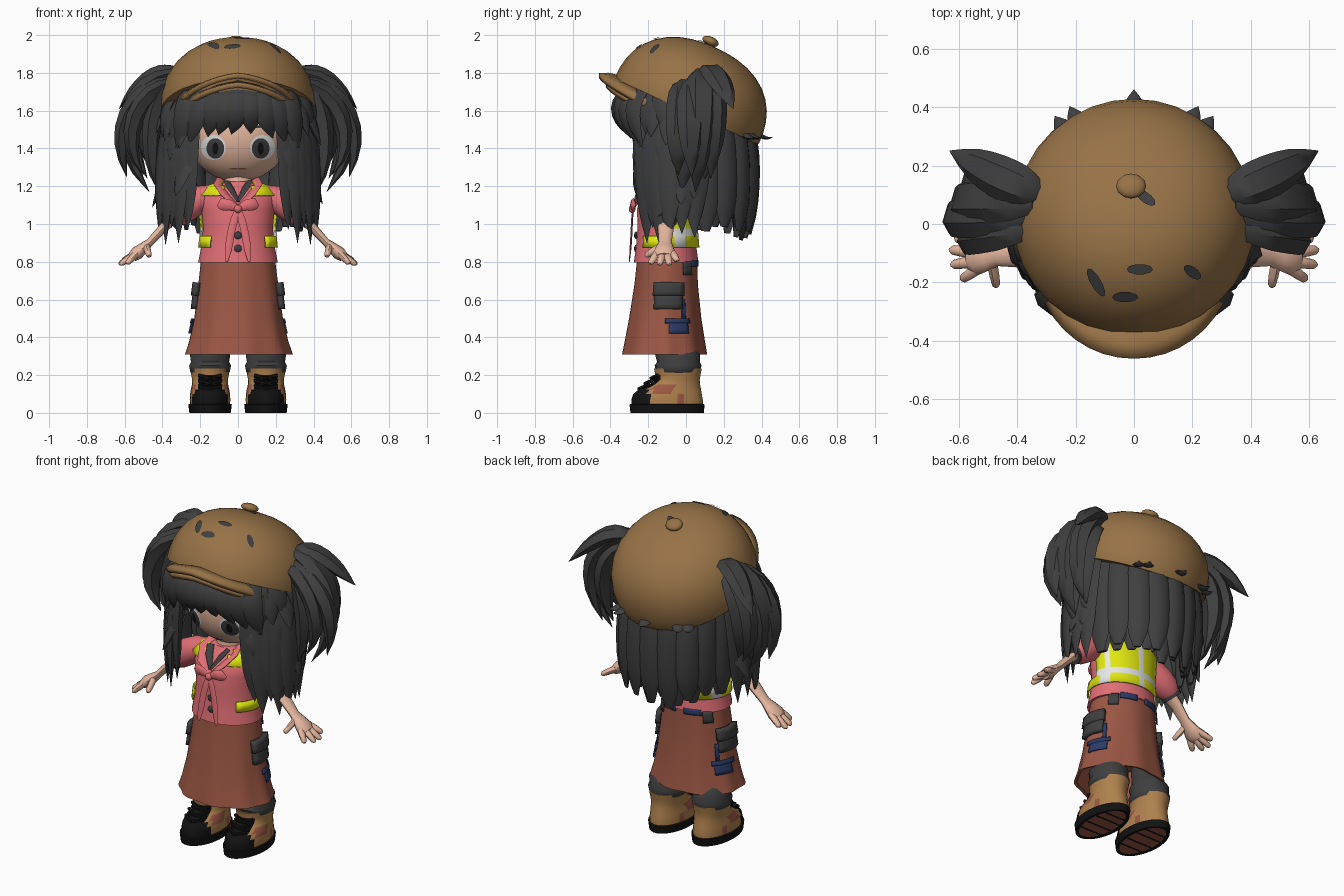
import bpy, bmesh, math, random
from math import sin, cos, pi, radians
from mathutils import Vector, Matrix
from mathutils.geometry import interpolate_bezier
from mathutils.bvhtree import BVHTree

cube = bpy.data.objects.get("Cube")
if cube:
    bpy.data.objects.remove(cube)
random.seed(4)

COLOURS = {"charcoal": (.05, .05, .052), "cap_brown": (.31, .17, .062), "skin": (.8, .48, .35),
           "white": (.8, .8, .8), "yellow": (.78, .84, .005), "pink": (.76, .16, .18),
           "rust": (.33, .095, .058), "navy": (.025, .045, .14), "black": (.006, .006, .006),
           "tan": (.43, .22, .075)}
MATS = {}
for label, rgb in COLOURS.items():
    m = bpy.data.materials.new(label)
    m.use_nodes = True
    m.diffuse_color = (*rgb, 1)
    node = m.node_tree.nodes["Principled BSDF"]
    node.inputs["Base Color"].default_value = (*rgb, 1)
    node.inputs["Roughness"].default_value = .8
    MATS[label] = m


def finish(name, bm, *mats, rule=None, solid=0):
    """Turn a bmesh into a named, coloured, smooth-shaded object."""
    bmesh.ops.recalc_face_normals(bm, faces=bm.faces)
    if rule:
        for f in bm.faces:
            f.material_index = rule(f.calc_center_median())
    me = bpy.data.meshes.new(name)
    bm.to_mesh(me)
    bm.free()
    for label in mats:
        me.materials.append(MATS[label])
    ob = bpy.data.objects.new(name, me)
    bpy.context.collection.objects.link(ob)
    if solid:
        mod = ob.modifiers.new("thickness", "SOLIDIFY")
        mod.thickness, mod.offset = solid, 0
    bpy.ops.object.select_all(action="DESELECT")
    ob.select_set(True)
    bpy.context.view_layer.objects.active = ob
    bpy.ops.object.shade_smooth_by_angle(angle=radians(45))


def skin_rings(bm, rings, caps=True):
    rows = [[bm.verts.new(p) for p in r] for r in rings]
    n = len(rows[0])
    for a, b in zip(rows, rows[1:]):
        for i in range(n):
            bm.faces.new((a[i], a[(i + 1) % n], b[(i + 1) % n], b[i]))
    if caps:
        bm.faces.new(rows[0])
        bm.faces.new(rows[-1])


def loft(bm, profile, cx=0, n=36, ripple=0, caps=True, grow=0):
    """Stack elliptical rings; each profile row is (z, centre y, radius x, radius y)."""
    rings = []
    for z, cy, rx, ry in profile:
        ts = [2 * pi * (i + .5) / n for i in range(n)]
        k = [1 + ripple * max(0, .85 - z) * cos(9 * t) for t in ts]
        rings.append([(cx + (rx + grow) * cos(t) * q, cy + (ry + grow) * sin(t) * q, z) for t, q in zip(ts, k)])
    skin_rings(bm, rings, caps)


def sweep(bm, pts, widths, thick=1.0, axis=(0, 1, 0), n=8):
    """Sweep a flattened oval along points, wide in the direction of axis."""
    pts, rings = [Vector(p) for p in pts], []
    for i, p in enumerate(pts):
        t = (pts[min(i + 1, len(pts) - 1)] - pts[max(i - 1, 0)]).normalized()
        w = Vector(axis) - t * t.dot(Vector(axis))
        w.normalize()
        d = t.cross(w)
        rings.append([p + widths[i] * (w * cos(2 * pi * k / n) + d * thick * sin(2 * pi * k / n)) for k in range(n)])
    skin_rings(bm, rings)


def lock(bm, ctrl, width, axis, blunt=False, thick=.4):
    """Hair lock along a cubic curve, ending in a point or a rounded tip."""
    pts = interpolate_bezier(*[Vector(c) for c in ctrl], 9)
    shape = (.7, .9, 1, 1, 1, 1, 1, .85, .35) if blunt else (.5, .8, .97, 1, .97, .88, .72, .42, .02)
    sweep(bm, pts, [width * k for k in shape], thick, axis, 6)


def ball(bm, centre, radii, rot=Matrix(), u=24, v=16):
    mat = Matrix.Translation(centre) @ rot.to_4x4() @ Matrix.Diagonal((*radii, 1))
    bmesh.ops.create_uvsphere(bm, u_segments=u, v_segments=v, radius=1, matrix=mat)


def mx(s, p):
    return (s * p[0], p[1], p[2])


# Cap: tilted, slightly boxy half dome, button, visor and torn spots
tilt, cap_mid = Matrix.Rotation(radians(-24.6), 4, "X"), Vector((0, .006, 1.605))
bm = bmesh.new()
bmesh.ops.create_uvsphere(bm, u_segments=32, v_segments=20, radius=1)
bmesh.ops.delete(bm, geom=[v for v in bm.verts if v.co.z < -.2], context="VERTS")
for v in bm.verts:
    v.co *= (math.hypot(v.co.x, v.co.y) ** 2.3 + abs(v.co.z) ** 2.3) ** (-1 / 2.3)
    v.co.z = max(v.co.z, -.03)
bmesh.ops.holes_fill(bm, edges=bm.edges, sides=0)
bm.transform(Matrix.Translation(cap_mid) @ tilt @ Matrix.Diagonal((.412, .42, .362, 1)))
tree = BVHTree.FromBMesh(bm)
finish("cap", bm, "cap_brown")
bm = bmesh.new()
ball(bm, (-.01, .13, 1.967), (.052, .046, .025), tilt, 12, 8)
finish("cap_button", bm, "cap_brown")

bm = bmesh.new()
for lift, reach in ((0, 1), (-.045, .7)):
    rows = []
    for i in range(17):
        t = i / 8 - 1
        droop = abs(t) ** 1.5
        a = Vector((.345 * sin(1.2 * t), .02 - .36 * cos(1.2 * t), 1.77 - .15 * droop + lift))
        b = Vector((.32 * sin(1.3 * t), -.14 - .32 * cos(1.3 * t), 1.785 - .16 * droop + lift))
        rows.append([bm.verts.new(a), bm.verts.new(a.lerp(b, .6 * reach) + Vector((0, 0, .008))),
                     bm.verts.new(a.lerp(b, reach))])
    for p, q in zip(rows, rows[1:]):
        for k in (0, 1):
            bm.faces.new((p[k], p[k + 1], q[k + 1], q[k]))
finish("cap_visor", bm, "cap_brown", solid=.028)

bm = bmesh.new()
for x, y, length, turn in ((-.13, -.2, .055, 2.1), (.02, -.155, .045, 0), (.2, -.165, .035, 2.5),
                           (-.03, -.25, .045, 0), (.04, .09, .04, 2.5)):
    ring = []
    for k in range(10):
        a, b = length * cos(k * pi / 5), .018 * sin(k * pi / 5)
        hit = tree.ray_cast(Vector((x + a * cos(turn) - b * sin(turn), y + a * sin(turn) + b * cos(turn), 3)),
                            Vector((0, 0, -1)))[0]
        ring.append(bm.verts.new(hit + Vector((0, 0, .007))))
    bm.faces.new(ring)
finish("cap_tears", bm, "charcoal")

# Head, neck and face
head_c, head_r = Vector((0, -.06, 1.475)), Vector((.27, .225, .25))
bm = bmesh.new()
ball(bm, head_c, head_r, u=32, v=24)
for s in (1, -1):
    ball(bm, (s * .255, -.03, 1.42), (.03, .04, .055), u=10, v=8)
loft(bm, [(1.12, -.09, .075, .075), (1.3, -.08, .07, .07)], n=16)
finish("head", bm, "skin")


def face_disc(bm, x, z, rx, rz, off):
    """Thin oval lying on the curve of the face."""
    rows = []
    for r in (.02, .35, .7, 1):
        ring = []
        for k in range(24):
            px, pz = x + rx * r * cos(k * pi / 12), z + rz * r * sin(k * pi / 12)
            q = 1 - (px / head_r.x) ** 2 - ((pz - head_c.z) / head_r.z) ** 2
            ring.append((px, head_c.y - head_r.y * math.sqrt(max(q, 0)) - off, pz))
        rows.append(ring)
    skin_rings(bm, rows, False)


for part, colour, dx, z, rx, rz, off in (("eye_whites", "white", .13, 1.405, .066, .066, .003),
                                         ("irises", "charcoal", .12, 1.4, .047, .054, .006),
                                         ("pupils", "black", .12, 1.4, .016, .032, .008),
                                         ("eyebrows", "charcoal", .1, 1.515, .045, .006, .003),
                                         ("mouth", "rust", .022, 1.292, .026, .004, .003)):
    bm = bmesh.new()
    for s in (1, -1):
        face_disc(bm, s * dx, z, rx, rz, off)
    finish(part, bm, colour)

# Hair: scalp, fringe, side locks, back curtain and two bunches
bm = bmesh.new()
ball(bm, (0, .05, 1.56), (.345, .29, .27))
finish("scalp_hair", bm, "charcoal")

bm = bmesh.new()
for i in range(9):
    x = (i - 4) * .062
    y, j = 1.5 * x * x, random.uniform(-.04, .04)
    lock(bm, [(x * .95, -.27 + y, 1.74), (x * 1.1, -.41 + y, 1.66), (x * 1.18, -.39 + y, 1.57),
              (x * 1.22 + j, -.315 + y, 1.485 - 1.4 * x * x - abs(j) * .3)], .07, (1, x * 3, 0))
finish("fringe_hair", bm, "charcoal")

bm = bmesh.new()
for s in (1, -1):
    for deg, tip, r in ((46, .97, .37), (52, .9, .4), (59, .98, .41), (66, .89, .42),
                        (75, .93, .43), (85, .95, .41), (96, .93, .39)):
        a = radians(deg)
        sx, sy, axis = s * sin(a), -.88 * cos(a), (s * cos(a), sin(a), 0)
        lock(bm, [(sx * .3, .02 + sy * .34, 1.7), (sx * .42, .02 + sy * .4, 1.5),
                  (sx * (r - .01), sy * r, 1.22), (sx * r, .01 + sy * r, tip)], .09, axis)
        # Outward flicks along each lock
        for z in (1.56, 1.4, 1.24):
            z += random.uniform(-.06, .06)
            lock(bm, [(sx * .32, .01 + sy * .35, z + .12), (sx * .39, .01 + sy * .39, z + .07),
                      (sx * .41, sy * .4, z - .02),
                      (sx * .42 + .3 * sx * random.uniform(-.05, .15), .02 + sy * .4 + random.uniform(-.04, .04),
                       z - .12)], .06, axis)
finish("side_hair", bm, "charcoal")

bm = bmesh.new()
for count, rad, start in ((9, .335, 102), (10, .28, 98)):
    for i in range(count):
        a = radians(start + (360 - 2 * start) * i / (count - 1))
        sx, sy, axis = sin(a), -cos(a), (cos(a), sin(a), 0)
        tip = .92 + .06 * abs(sx) + random.uniform(-.02, .04)
        out = random.uniform(-.01, .015)
        lock(bm, [(sx * .31, .04 + sy * .28, 1.58), (sx * (rad + .03), .04 + sy * (rad + .01), 1.4),
                  (sx * (rad + out), .04 + sy * (rad + out), 1.2),
                  (sx * (rad - .01 + out), .04 + sy * (rad - .04 + out), tip)], .064, axis, True, .42)
for deg in (142, 150, 180, 210, 218):
    a = radians(deg)
    sx, sy = sin(a), -cos(a)
    lock(bm, [(sx * .33, .03 + sy * .32, 1.5), (sx * .37, .03 + sy * .36, 1.48), (sx * .4, .03 + sy * .38, 1.44),
              (sx * .44, .03 + sy * .43, 1.46)], .035, (cos(a), sin(a), 0))
finish("back_hair", bm, "charcoal")

BUNCH = (((.34, .08, 1.8), (.56, .09, 1.76), (.69, .08, 1.45), (.47, .05, 1.17), .09),
         ((.34, 0, 1.75), (.53, -.02, 1.71), (.64, -.05, 1.45), (.5, -.04, 1.26), .08),
         ((.34, .11, 1.8), (.54, .14, 1.75), (.62, .15, 1.5), (.48, .13, 1.24), .085),
         ((.35, .03, 1.74), (.44, .01, 1.7), (.5, 0, 1.4), (.42, -.02, 1.17), .09),
         ((.32, .1, 1.8), (.42, .14, 1.84), (.52, .19, 1.74), (.63, .25, 1.61), .075),
         ((.36, .04, 1.76), (.56, .04, 1.7), (.67, .02, 1.5), (.59, .03, 1.25), .085),
         ((.35, .1, 1.74), (.48, .12, 1.7), (.52, .12, 1.45), (.43, .1, 1.24), .1))
bm = bmesh.new()
for s in (1, -1):
    for *ctrl, width in BUNCH:
        lock(bm, [mx(s, c) for c in ctrl], width, (-.3 * s, 1, 0), thick=.6)
finish("hair_bunches", bm, "charcoal")

# Shirt, safety vest and skirt
TORSO = [(.795, -.105, .212, .172), (.88, -.105, .195, .16), (.98, -.105, .185, .152), (1.08, -.105, .195, .155),
         (1.15, -.1, .2, .14), (1.2, -.09, .15, .105), (1.225, -.09, .085, .085)]
SKIRT = [(.82, -.1, .195, .158), (.68, -.105, .212, .168), (.5, -.11, .235, .19), (.38, -.112, .262, .21),
         (.31, -.113, .285, .222), (.315, -.113, .268, .205), (.5, -.11, .2, .16)]
bm = bmesh.new()
loft(bm, TORSO)
finish("shirt", bm, "pink")


def at(profile, z):
    """Interpolated (centre y, radius x, radius y) of a profile at a height."""
    for a, b in zip(profile, profile[1:]):
        lo, hi = sorted((a, b))
        if lo[0] <= z <= hi[0]:
            k = (z - lo[0]) / (hi[0] - lo[0])
            return [p + (q - p) * k for p, q in zip(lo[1:], hi[1:])]


def open_front(c):
    return c.y < -.1 and (abs(c.x) < (.155 if c.z < 1.14 else .09) or .935 < c.z < 1.14)


bm = bmesh.new()
loft(bm, [(z, *at(TORSO, z)) for z in (.875, .935, .975, 1.02, 1.1, 1.15, 1.2, 1.22)], caps=False, grow=.012)
bmesh.ops.delete(bm, geom=[f for f in bm.faces if open_front(f.calc_center_median())], context="FACES")
finish("safety_vest", bm, "yellow", "white", solid=.008,
       rule=lambda c: int(.935 < c.z < .975 or abs(c.x) < .02 or abs(c.y + .03) < .018))
bm = bmesh.new()
loft(bm, SKIRT, n=54, ripple=.045)
finish("skirt", bm, "rust")


def panel(name, colour, deg0, deg1, z0, z1, off, thick):
    """Curved plate lying on both sides of the skirt."""
    bm = bmesh.new()
    for s in (1, -1):
        rows = []
        for j in range(4):
            z = z0 + (z1 - z0) * j / 3
            cy, rx, ry = at(SKIRT[:5], z)
            ts = [radians(deg0 + (deg1 - deg0) * i / 6) for i in range(7)]
            rows.append([bm.verts.new((s * (rx + off) * cos(t), cy + (ry + off) * sin(t), z)) for t in ts])
        for p, q in zip(rows, rows[1:]):
            for i in range(6):
                bm.faces.new((p[i], p[i + 1], q[i + 1], q[i]))
    finish(name, bm, colour, solid=thick)


panel("pockets", "charcoal", -18, 27, .55, .63, .01, .025)
panel("pocket_flaps", "charcoal", -20, 29, .62, .69, .016, .03)
panel("blue_patches", "navy", 6, 36, .42, .485, .008, .008)
panel("blue_patch_tops", "navy", 0, 40, .475, .5, .01, .008)
panel("blue_seams", "navy", 27, 33, .5, .6, .006, .008)
panel("skirt_tears", "charcoal", 32, 50, .73, .8, .006, .008)
panel("blue_waist", "navy", 52, 82, .775, .81, .005, .008)

# Ribbon bow, collar and buttons
bm = bmesh.new()
for s in (1, -1):
    sweep(bm, [mx(s, p) for p in ((0, -.28, 1.08), (.04, -.285, 1.1), (.085, -.28, 1.105), (.105, -.27, 1.09))],
          [.012, .028, .034, .012], .4, (0, 0, 1))
    lock(bm, [mx(s, p) for p in ((0, -.28, 1.08), (.03, -.29, 1.0), (.04, -.285, .95), (.06, -.3, .8))],
         .02, (1, 0, 0), True, .3)
    sweep(bm, [mx(s, p) for p in ((.09, -.11, 1.235), (.1, -.18, 1.2), (.065, -.245, 1.15), (0, -.275, 1.09))],
          [.025, .034, .034, .012], .3, (1, 0, .6 * s))
ball(bm, (0, -.285, 1.08), (.022, .018, .022), u=10, v=8)
finish("collar_and_bow", bm, "pink")
bm = bmesh.new()
for s in (1, -1):
    sweep(bm, [mx(s, p) for p in ((.06, -.18, 1.225), (.04, -.225, 1.19), (0, -.27, 1.12))], [.02, .022, .01],
          .4, (1, 0, .5 * s))
for z in (.94, .87):
    ball(bm, (0, -.265, z), (.022, .01, .02), u=10, v=6)
finish("collar_trim_and_buttons", bm, "charcoal")

# Sleeves, cuffs, arms and hands
sleeves, cuffs, arms = bmesh.new(), bmesh.new(), bmesh.new()
for s in (1, -1):
    sweep(sleeves, [mx(s, (x, -.1, z)) for x, z in ((.13, 1.16), (.2, 1.135), (.27, 1.095), (.325, 1.055), (.355, 1.03))],
          [.05, .072, .08, .074, .055], n=16)
    sweep(cuffs, [mx(s, (x, -.104, z)) for x, z in ((.345, 1.04), (.37, 1.015))], [.06, .057], n=16)
    sweep(arms, [mx(s, p) for p in ((.3, -.1, 1.06), (.39, -.106, .985), (.465, -.11, .905), (.5, -.112, .875),
                                    (.535, -.115, .845), (.56, -.115, .825))], [.045, .043, .034, .048, .06, .045], .6, n=12)
    for y0, tip in ((-.075, (.612, -.045, .805)), (-.1, (.63, -.088, .785)), (-.125, (.625, -.14, .785)),
                    (-.15, (.59, -.19, .79)), (-.135, (.47, -.215, .83))):
        root = Vector((.53, y0, .85) if tip[0] > .5 else (.485, y0, .88))
        path = [root.lerp(Vector(tip), k) for k in (0, .5, .9, 1)]
        sweep(arms, [mx(s, p) for p in path], [.021, .02, .016, .007], .9)
finish("sleeves", sleeves, "pink")
finish("cuffs", cuffs, "charcoal")
finish("arms", arms, "skin")

# Legs, boots, soles and laces
legs, boots, soles, laces, treads = (bmesh.new() for _ in range(5))
for s in (1, -1):
    x = s * .148
    loft(legs, [(.2, -.04, .085, .09), (.215, -.042, .105, .115), (.25, -.042, .112, .125), (.27, -.04, .102, .114),
                (.31, -.045, .108, .12), (.34, -.05, .09, .1), (.4, -.07, .08, .09), (.6, -.09, .07, .08)], x, 24)
    loft(boots, [(.035, -.1, .106, .19), (.07, -.1, .108, .19), (.1, -.098, .106, .182), (.125, -.085, .102, .165),
                 (.15, -.06, .096, .135), (.175, -.045, .095, .118), (.2, -.043, .1, .12), (.225, -.043, .102, .125),
                 (.235, -.043, .104, .127), (.238, -.043, .08, .09)], x, 32)
    loft(soles, [(.004, -.1, .09, .175), (.0, -.1, .11, .195), (.045, -.1, .116, .2), (.05, -.1, .1, .18)], x, 32)
    for y in (-.2, -.13, -.05, .01):
        sweep(treads, [(x - .085, y, .008), (x + .085, y, .008)], [.012, .012], .5, n=6)
    for k in range(3):
        z, y = .128 + .028 * k, -.24 + .032 * k
        for d in (1, -1):
            sweep(laces, [(x - .06, y + .025, z - d * .014), (x, y - .008, z), (x + .06, y + .025, z + d * .014)],
                  [.01] * 3, axis=(0, 0, 1), n=6)


def boot_colour(c):
    across = abs(c.x) - .148
    if c.y < -.19 or (c.y < -.12 and c.z < .2 and abs(across) < .06):
        return 1
    return 2 if -.16 < c.y < -.07 and .1 < c.z < .14 or -.05 < c.y < 0 and .05 < c.z < .09 else 0


finish("trouser_legs", legs, "charcoal")
finish("boots", boots, "tan", "black", "rust", rule=boot_colour)
finish("boot_soles", soles, "black", "rust",
       rule=lambda c: int(c.z < .01 and abs(abs(c.x) - .148) < .02 and abs(c.y + .1) < .05))
finish("boot_treads", treads, "black")
finish("boot_laces", laces, "black")
